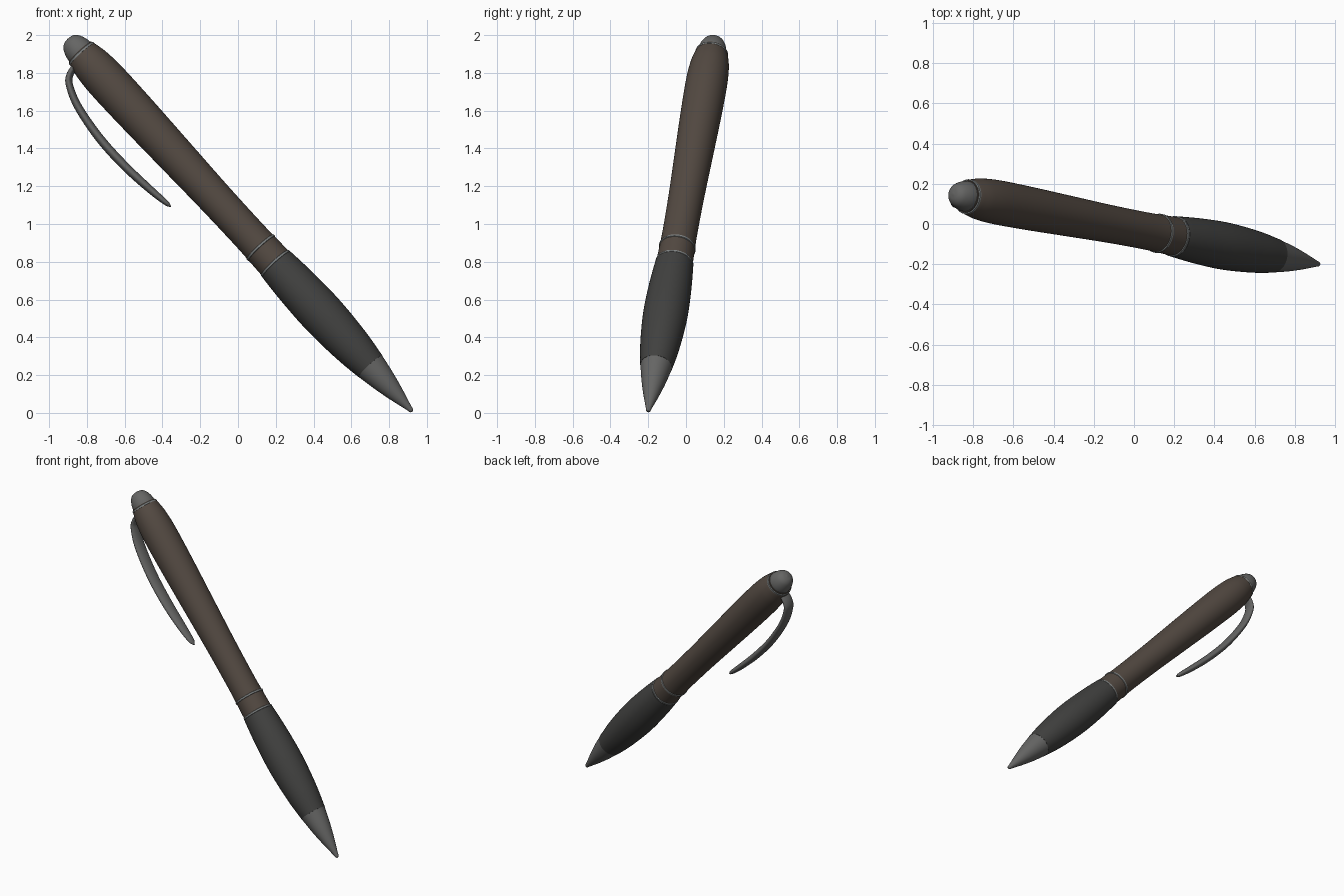
import bpy, bmesh, math
from mathutils import Vector, Matrix

if "Cube" in bpy.data.objects:
    bpy.data.objects.remove(bpy.data.objects["Cube"])

# Pen axis: local z runs from the tip to the cap, local x points to the clip side
TIP, END = Vector((0.92, -0.20, 0.01)), Vector((-0.90, 0.15, 1.98))
d = (END - TIP).normalized()
n = d.cross(Vector((0, 1, 0))).normalized()
b = d.cross(n)
FRAME = Matrix.Translation(TIP) @ Matrix((n, b, d)).transposed().to_4x4()


def material(name, c):
    m = bpy.data.materials.new(name)
    m.diffuse_color = (*c, 1)
    m.use_nodes = True
    m.node_tree.nodes["Principled BSDF"].inputs["Base Color"].default_value = m.diffuse_color
    return m


WOOD = material("brown_barrel", (0.085, 0.066, 0.053))
RUBBER = material("dark_rubber", (0.052, 0.052, 0.05))
METAL = material("grey_metal", (0.13, 0.13, 0.127))
BRIGHT = material("bright_metal", (0.22, 0.235, 0.235))


def spline(pts, steps):
    """Catmull-Rom curve through tuples of any size."""
    v = [Vector(p) for p in pts]
    v = [2 * v[0] - v[1]] + v + [2 * v[-1] - v[-2]]
    out = []
    for i in range(1, len(v) - 2):
        p0, p1, p2, p3 = v[i - 1:i + 3]
        for k in range(steps):
            t = k / steps
            out.append(0.5 * (2 * p1 + (p2 - p0) * t + (2 * p0 - 5 * p1 + 4 * p2 - p3) * t * t
                              + (3 * p1 - p0 - 3 * p2 + p3) * t ** 3))
    return out + [v[-2]]


def skin(name, rings, mat):
    """Bridge equal rings of points and close both ends."""
    bm = bmesh.new()
    loops = [[bm.verts.new(p) for p in r] for r in rings]
    for lo, hi in zip(loops, loops[1:]):
        for i in range(len(lo)):
            j = (i + 1) % len(lo)
            bm.faces.new((lo[i], lo[j], hi[j], hi[i]))
    bm.faces.new(loops[0][::-1])
    bm.faces.new(loops[-1])
    bmesh.ops.recalc_face_normals(bm, faces=bm.faces[:])
    me = bpy.data.meshes.new(name)
    bm.to_mesh(me)
    bm.free()
    ob = bpy.data.objects.new(name, me)
    bpy.context.collection.objects.link(ob)
    ob.matrix_world = FRAME
    me.materials.append(mat)
    bpy.ops.object.select_all(action='DESELECT')
    ob.select_set(True)
    bpy.context.view_layer.objects.active = ob
    bpy.ops.object.shade_smooth_by_angle(angle=math.radians(35))
    return ob


def lathe(name, profile, mat, steps=6, sides=48):
    """Turn (distance from tip, radius) points round the axis."""
    ang = [2 * math.pi * i / sides for i in range(sides)]
    pts = spline(profile, steps) if steps else profile
    return skin(name, [[(r * math.cos(a), r * math.sin(a), s) for a in ang] for s, r in pts], mat)


# Writing tip
lathe("tip", [(-0.004, 0.005), (0.004, 0.012), (0.03, 0.018), (0.12, 0.042), (0.22, 0.065), (0.325, 0.084)], METAL)
# Soft grip
lathe("grip", [(0.325, 0.085), (0.45, 0.102), (0.60, 0.114), (0.74, 0.118),
               (0.90, 0.113), (1.02, 0.105), (1.065, 0.101)], RUBBER)
# Barrel
lathe("barrel", [(1.06, 0.097), (1.18, 0.094), (1.30, 0.092), (1.55, 0.094), (1.85, 0.101),
                 (2.15, 0.108), (2.38, 0.110), (2.50, 0.104), (2.57, 0.092), (2.61, 0.080)], WOOD)
# Trim rings
for name, s, r in (("lower_ring", 1.072, 0.101), ("upper_ring", 1.187, 0.098), ("cap_ring", 2.597, 0.087)):
    lathe(name, [(s - 0.009, r - 0.008), (s - 0.005, r), (s + 0.005, r), (s + 0.009, r - 0.008)], BRIGHT, 0)
# Rounded push cap
lathe("cap", [(2.60, 0.077), (2.63, 0.074), (2.66, 0.065), (2.685, 0.051), (2.70, 0.031), (2.706, 0.004)], METAL)

# Clip: (offset from axis, distance from tip, half width, half thickness)
path = [(0.065, 2.575, 0.040, 0.016), (0.125, 2.555, 0.042, 0.018), (0.162, 2.515, 0.043, 0.019),
        (0.205, 2.40, 0.045, 0.021), (0.234, 2.20, 0.045, 0.023), (0.236, 2.00, 0.043, 0.023),
        (0.222, 1.82, 0.036, 0.020), (0.208, 1.71, 0.024, 0.014), (0.203, 1.675, 0.006, 0.004)]
pts = spline(path, 6)
rings = []
for i, p in enumerate(pts):
    q, o = pts[min(i + 1, len(pts) - 1)], pts[max(i - 1, 0)]
    t = Vector((q[0] - o[0], q[1] - o[1])).normalized()
    rings.append([(p[0] + t[1] * p[3] * math.cos(a), p[2] * math.sin(a), p[1] - t[0] * p[3] * math.cos(a))
                  for a in (2 * math.pi * k / 24 for k in range(24))])
skin("clip", rings, METAL)
